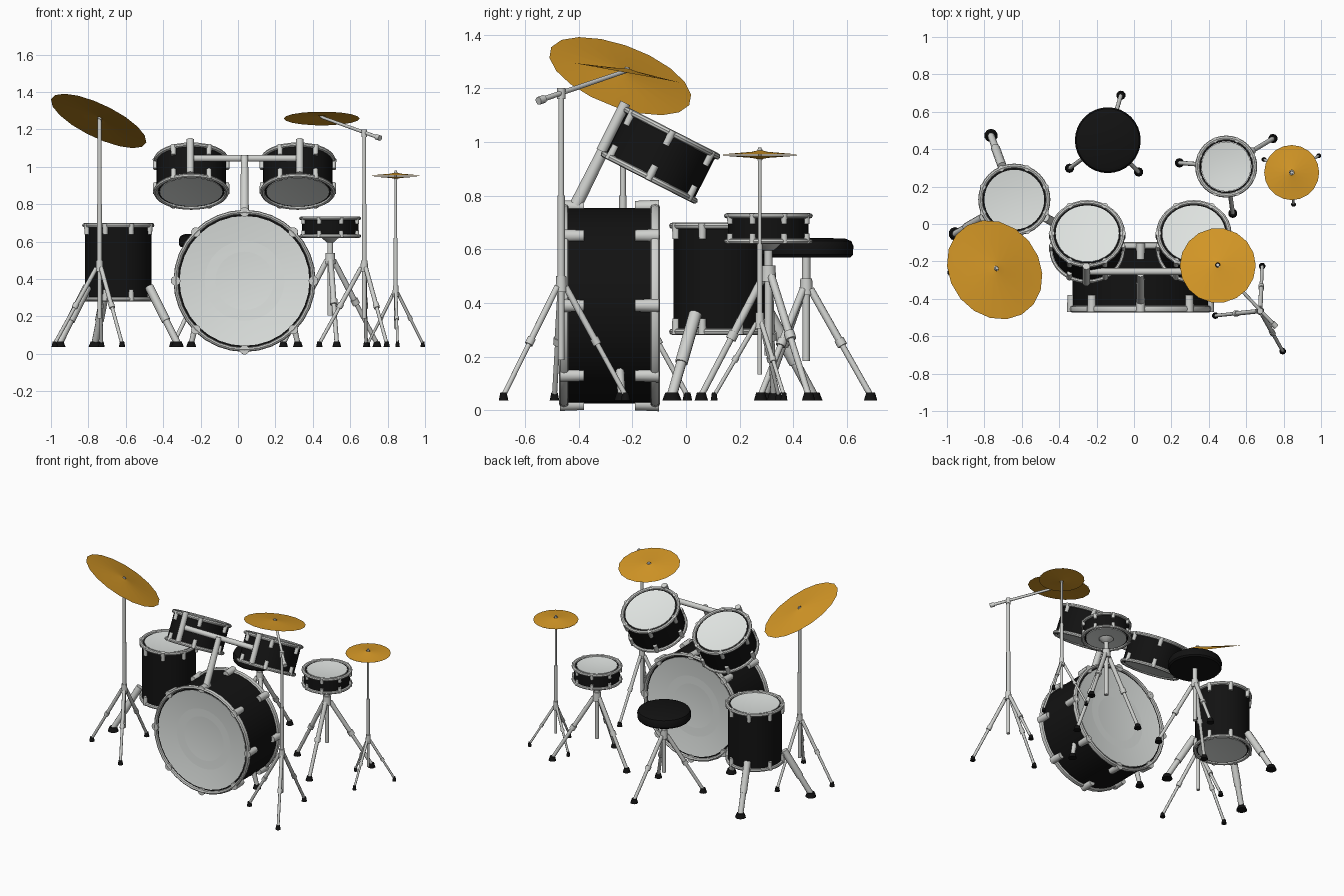
import bpy, bmesh
from math import pi, radians, cos, sin
from mathutils import Vector, Matrix

cube = bpy.data.objects.get("Cube")
if cube:
    bpy.data.objects.remove(cube, do_unlink=True)


def material(name, rgb):
    m = bpy.data.materials.new(name)
    m.use_nodes = True
    m.diffuse_color = (*rgb, 1)
    m.node_tree.nodes["Principled BSDF"].inputs["Base Color"].default_value = (*rgb, 1)
    return m


CHROME = material("chrome grey", (0.62, 0.63, 0.61))
SKIN = material("drum skin white", (0.74, 0.77, 0.75))
BLACK = material("gloss black", (0.006, 0.006, 0.006))
BRASS = material("cymbal brass", (0.68, 0.32, 0.02))
Z = Vector((0, 0, 1))


def finish(name, bm, mat, matrix=Matrix(), angle=35):
    bmesh.ops.recalc_face_normals(bm, faces=bm.faces)
    me = bpy.data.meshes.new(name)
    bm.to_mesh(me)
    bm.free()
    me.materials.append(mat)
    me.shade_smooth()
    me.set_sharp_from_angle(angle=radians(angle))
    ob = bpy.data.objects.new(name, me)
    ob.matrix_world = matrix
    bpy.context.collection.objects.link(ob)
    return ob


# Revolve a (radius, height) profile around the local z axis
def lathe(name, profile, mat, matrix, sides=32, closed=False):
    bm = bmesh.new()
    vs = [bm.verts.new((r, 0, h)) for r, h in profile]
    pairs = list(zip(vs, vs[1:])) + ([(vs[-1], vs[0])] if closed else [])
    edges = [bm.edges.new(p) for p in pairs]
    bmesh.ops.spin(bm, geom=vs + edges, cent=(0, 0, 0), axis=Z, angle=2 * pi,
                   steps=sides, use_merge=True)
    bmesh.ops.remove_doubles(bm, verts=bm.verts, dist=1e-5)
    return finish(name, bm, mat, matrix)


# Add a tapered tube between two points
def add_tube(bm, a, b, r1, r2, sides=10):
    a, b = Vector(a), Vector(b)
    m = Matrix.Translation((a + b) / 2) @ Z.rotation_difference(b - a).to_matrix().to_4x4()
    bmesh.ops.create_cone(bm, cap_ends=True, segments=sides, radius1=r1, radius2=r2,
                          depth=(b - a).length, matrix=m)


def rods(name, tubes, mat=CHROME, matrix=Matrix()):
    bm = bmesh.new()
    for t in tubes:
        add_tube(bm, *t)
    return finish(name, bm, mat, matrix, 50)


def drum(name, matrix, r, depth, lugs, offset=0.0, lug=0.05, lug_r=0.016, rim=0.012, dish=0.005):
    h = depth / 2
    inner = r * 0.9
    lathe(name + "_shell", [(inner, -h), (r, -h), (r, h), (inner, h)], BLACK, matrix, 32, True)
    for side, label in ((1, "batter"), (-1, "resonant")):
        head_r = r - 0.017
        lathe(f"{name}_{label}_head",
              [(0, side * (h - dish)), (head_r * 0.55, side * (h - dish * 0.7)),
               (head_r, side * (h + 0.004)), (head_r, side * (h - 0.004)),
               (0, side * (h - dish - 0.006))], SKIN, matrix)
        ring = [(r + 0.004 + 0.012 * cos(k * pi / 4), side * h + rim * sin(k * pi / 4))
                for k in range(8)]
        lathe(f"{name}_{label}_hoop", ring, CHROME, matrix, 32, True)
        tubes = []
        for i in range(lugs):
            a = offset + 2 * pi * i / lugs
            p = Vector((cos(a), sin(a), 0)) * (r + 0.004)
            tubes.append((p + Z * side * (h + rim * 0.8), p + Z * side * (h - lug),
                          lug_r, lug_r * 0.85))
        rods(f"{name}_{label}_lugs", tubes, CHROME, matrix)


# Three telescopic legs with collars and rubber feet
def tripod(name, x, y, hub, feet, hub_r=0.022, leg_r=0.012, foot_r=0.018):
    tubes = [((x, y, hub - 0.03), (x, y, hub + 0.03), hub_r, hub_r * 0.85),
             ((x, y, hub * 0.4), (x, y, hub), leg_r, leg_r)]
    pads = []
    for dx, dy in feet:
        top = Vector((x + dx * 0.07, y + dy * 0.07, hub - 0.01))
        end = Vector((x + dx, y + dy, 0.055))
        mid = top.lerp(end, 0.5)
        tubes += [(top, mid, leg_r, leg_r),
                  (top.lerp(end, 0.47), top.lerp(end, 0.53), leg_r * 1.35, leg_r * 1.35),
                  (mid, end, leg_r * 0.8, leg_r * 0.8)]
        pads.append(((end.x, end.y, 0.036), (end.x, end.y, 0.066), foot_r, foot_r * 0.65))
    rods(name + "_tripod", tubes)
    rods(name + "_feet", pads, BLACK)


def cymbal(name, center, normal, r, rise, sides=18):
    m = Matrix.Translation(center) @ Z.rotation_difference(Vector(normal)).to_matrix().to_4x4()
    lathe(name, [(0.013, rise), (r * 0.2, rise * 0.72), (r, 0), (r * 0.2, rise * 0.72 - 0.004),
                 (0.013, rise - 0.004)], BRASS, m, sides, True)
    rods(name + "_nut", [((0, 0, rise - 0.012), (0, 0, rise + 0.006), 0.011, 0.009)], CHROME, m)


# Bass drum with spurs
bass_x = 0.035
drum("bass_drum", Matrix.Translation((bass_x, -0.285, 0.39)) @ Matrix.Rotation(pi / 2, 4, 'X'),
     0.364, 0.34, 8, 0, 0.075, 0.026, 0.018, 0.025)
for s, side in ((-1, "right"), (1, "left")):
    knee, foot = (bass_x + s * 0.25, -0.25, 0.2), (bass_x + s * 0.285, -0.24, 0.055)
    rods(f"bass_spur_{side}", [(knee, foot, 0.018, 0.014)])
    rods(f"bass_spur_foot_{side}", [((foot[0], foot[1], 0.036), (foot[0], foot[1], 0.066),
                                     0.028, 0.018)], BLACK)

# Rack toms and their mount
for x, side in ((-0.25, "right"), (0.32, "left")):
    drum("rack_tom_" + side,
         Matrix.Translation((x, -0.095, 0.95)) @ Matrix.Rotation(radians(-27), 4, 'X'),
         0.186, 0.185, 6)
    cx = x - 0.005 if x < 0 else x + 0.01
    rods("tom_clamp_" + side, [((cx, -0.315, 0.965), (cx, -0.225, 1.145), 0.02, 0.02)])
rods("tom_mount", [((-0.255, -0.255, 1.045), (0.33, -0.255, 1.045), 0.019, 0.019),
                   ((bass_x, -0.41, 0.765), (bass_x, -0.265, 1.055), 0.024, 0.02)])

# Floor tom and legs
fx, fy = -0.64, 0.13
drum("floor_tom", Matrix.Translation((fx, fy, 0.49)), 0.177, 0.395, 8, pi / 8)
legs, pads = [], []
for deg in (110, 210, 330):
    d = Vector((cos(radians(deg)), sin(radians(deg)), 0))
    c = Vector((fx, fy, 0))
    top, end = c + d * 0.19 + Z * 0.36, c + d * 0.365 + Z * 0.055
    legs += [(top, top.lerp(end, 0.6), 0.024, 0.024), (top.lerp(end, 0.6), end, 0.019, 0.019)]
    pads.append((end - Z * 0.019, end + Z * 0.012, 0.036, 0.024))
rods("floor_tom_legs", legs)
rods("floor_tom_feet", pads, BLACK)

# Snare drum and stand
sx, sy = 0.493, 0.307
drum("snare", Matrix.Translation((sx, sy, 0.677)), 0.15, 0.095, 8, pi / 8, 0.03, 0.013, 0.01)
rods("snare_stand_neck", [((sx, sy, 0.53), (sx, sy, 0.62), 0.016, 0.016),
                          ((sx, sy, 0.595), (sx, sy, 0.622), 0.02, 0.05)])
tripod("snare_stand", sx, sy, 0.51, ((-0.25, 0.02), (0.25, 0.15), (0.035, -0.25)), 0.03, 0.015, 0.025)

# Stool
tx, ty = -0.14, 0.448
lathe("stool_seat", [(0, 0.57), (0.165, 0.57), (0.174, 0.58), (0.176, 0.612), (0.168, 0.63),
                     (0.145, 0.64), (0, 0.643)], BLACK, Matrix.Translation((tx, ty, 0)))
rods("stool_post", [((tx, ty, 0.46), (tx, ty, 0.575), 0.016, 0.016)])
tripod("stool", tx, ty, 0.46, ((0.07, 0.24), (-0.205, -0.15), (0.165, -0.17)), 0.026, 0.014, 0.025)

# Crash cymbals: one on a straight stand, one on a boom
spread = ((-0.24, -0.025), (0.12, -0.215), (0.01, 0.24))
tilt = Vector((0.41, 0.32, 0.855))
cymbal("right_crash", Vector((-0.745, -0.245, 1.245)), tilt, 0.28, 0.022)
rods("right_crash_pole", [((-0.74, -0.235, 0.45), (-0.74, -0.235, 0.8), 0.014, 0.014),
                          ((-0.74, -0.235, 0.8), (-0.74, -0.235, 1.265), 0.011, 0.011)])
tripod("right_crash_stand", -0.74, -0.235, 0.47, spread)
cymbal("left_crash", Vector((0.448, -0.222, 1.258)), (0, 0.18, 0.98), 0.203, 0.015)
px, py = 0.675, -0.465
rods("left_crash_pole", [((px, py, 0.45), (px, py, 0.8), 0.014, 0.014),
                         ((px, py, 0.8), (px, py, 1.19), 0.011, 0.011),
                         ((px, py, 1.16), (px, py, 1.2), 0.016, 0.016)])
rods("left_crash_boom", [((0.755, -0.545, 1.155), (0.448, -0.222, 1.265), 0.01, 0.008),
                         ((0.76, -0.55, 1.153), (0.74, -0.529, 1.16), 0.015, 0.015)])
tripod("left_crash_stand", px, py, 0.47, spread)

# Hi-hat pair and stand
hx, hy = 0.843, 0.275
cymbal("hihat_top", Vector((hx, hy, 0.953)), (0, 0, 1), 0.147, 0.014, 20)
cymbal("hihat_bottom", Vector((hx, hy, 0.949)), (0.001, 0, -1), 0.147, 0.012, 20)
rods("hihat_pole", [((hx, hy, 0.34), (hx, hy, 0.62), 0.011, 0.011),
                    ((hx, hy, 0.62), (hx, hy, 0.98), 0.007, 0.007)])
tripod("hihat_stand", hx, hy, 0.335, ((0.145, 0.09), (0.01, -0.17), (-0.148, 0.07)), 0.018, 0.009, 0.013)
